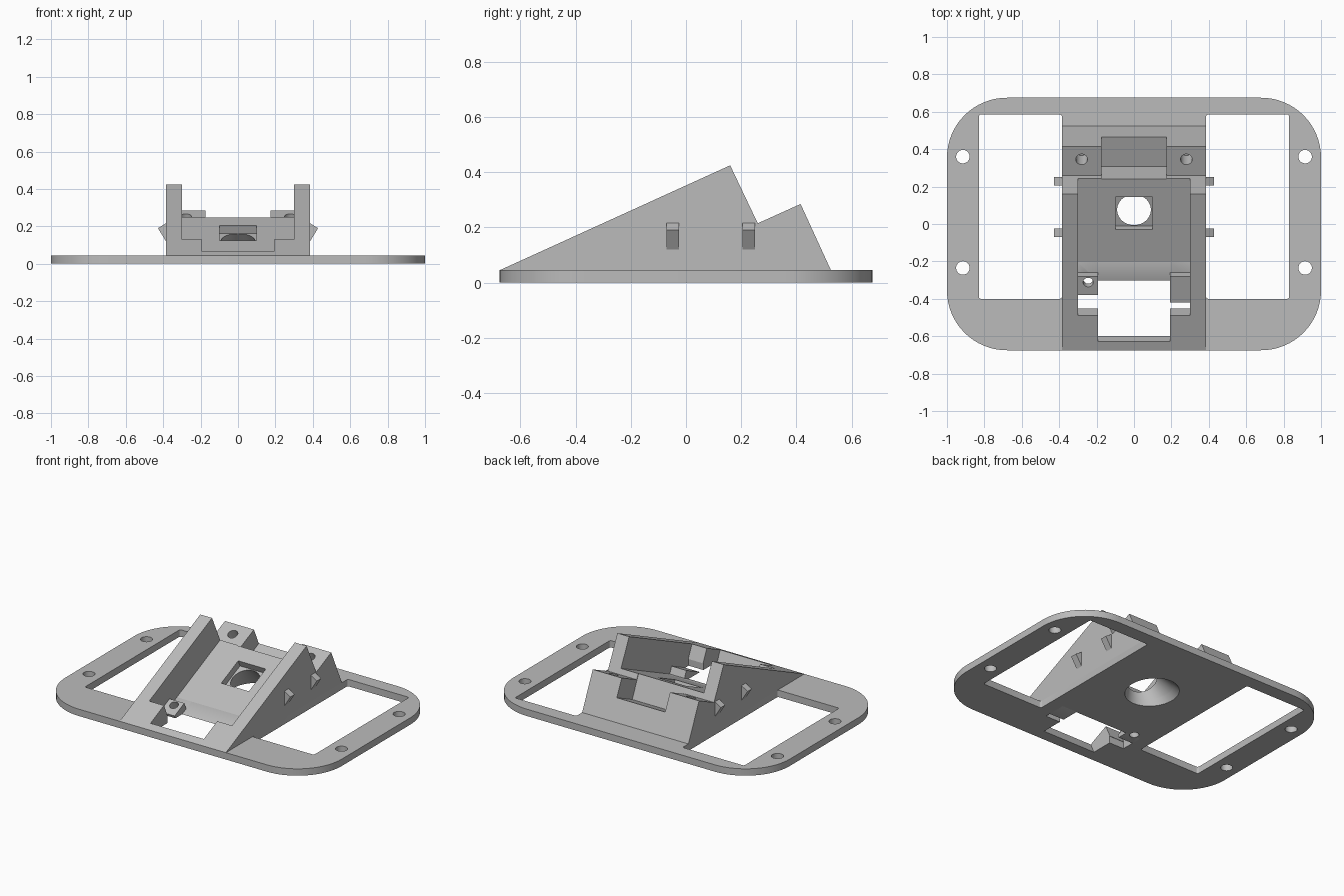
import bpy, bmesh, math
from mathutils import Matrix, Vector

if "Cube" in bpy.data.objects:
    bpy.data.objects.remove(bpy.data.objects["Cube"], do_unlink=True)

grey = bpy.data.materials.new("plain_grey")
grey.use_nodes = True
grey.diffuse_color = (0.5, 0.5, 0.5, 1)
grey.node_tree.nodes["Principled BSDF"].inputs["Base Color"].default_value = (0.5, 0.5, 0.5, 1)

TILT = math.atan2(0.38, 0.835)
SIN, COS = math.sin(TILT), math.cos(TILT)
FRONT, TOP = -0.675, 0.045          # front edge and upper face of the plate
HALF = 0.385                        # half width of the wedge


def tilted(s, h):
    """Point (y, z) at distance s up the slope and height h above it."""
    return (FRONT + s * COS - h * SIN, TOP + s * SIN + h * COS)


def make(name, bm):
    bmesh.ops.recalc_face_normals(bm, faces=bm.faces)
    mesh = bpy.data.meshes.new(name)
    bm.to_mesh(mesh)
    bm.free()
    mesh.materials.append(grey)
    obj = bpy.data.objects.new(name, mesh)
    bpy.context.collection.objects.link(obj)
    return obj


def extrude(name, points, vector):
    bm = bmesh.new()
    face = bm.faces.new([bm.verts.new(p) for p in points])
    new = bmesh.ops.extrude_face_region(bm, geom=[face])["geom"]
    verts = [v for v in new if isinstance(v, bmesh.types.BMVert)]
    bmesh.ops.translate(bm, verts=verts, vec=vector)
    return make(name, bm)


def prism(name, profile, x0, x1):
    return extrude(name, [(x0, y, z) for y, z in profile], (x1 - x0, 0, 0))


def tilted_box(name, s0, s1, h0, h1, half):
    profile = [tilted(s0, h0), tilted(s1, h0), tilted(s1, h1), tilted(s0, h1)]
    return prism(name, profile, -half, half)


def slab(name, x0, x1, y0, y1, z0, z1, r, steps):
    """Rounded rectangle extruded upward."""
    pts = []
    corners = [(x1 - r, y1 - r), (x0 + r, y1 - r), (x0 + r, y0 + r), (x1 - r, y0 + r)]
    for q, (cx, cy) in enumerate(corners):
        for i in range(steps + 1):
            a = (q + i / steps) * math.pi / 2
            pts.append((cx + r * math.cos(a), cy + r * math.sin(a), z0))
    return extrude(name, pts, (0, 0, z1 - z0))


def drill(name, place, r_low, r_high, depth, tilt=0.0):
    """Round cutter whose upper end sits at place."""
    bm = bmesh.new()
    matrix = (Matrix.Translation(place) @ Matrix.Rotation(tilt, 4, 'X')
              @ Matrix.Translation((0, 0, -depth / 2)))
    bmesh.ops.create_cone(bm, cap_ends=True, segments=48, radius1=r_low,
                          radius2=r_high, depth=depth, matrix=matrix)
    return make(name, bm)


def cut(obj, cutters):
    bpy.context.view_layer.objects.active = obj
    for c in cutters:
        mod = obj.modifiers.new("cut", 'BOOLEAN')
        mod.operation, mod.solver, mod.object = 'DIFFERENCE', 'EXACT', c
        bpy.ops.object.modifier_apply(modifier=mod.name)


# Main solids
plate = slab("base_plate", -1, 1, FRONT, -FRONT, 0, TOP, 0.32, 16)
wedge = prism("wedge_body", [(FRONT, TOP), (0.16, 0.425), (0.26, 0.215),
                             (0.415, 0.285), (0.525, TOP)], -HALF, HALF)

# Cutters shared by the plate and the wedge
shared = [
    tilted_box("channel_cutter", 0.203, 1.12, -0.195, 0.2, 0.3),
    tilted_box("slot_cutter", 0.05, 1.1, -0.195, 0.21, 0.193),
    tilted_box("pocket_cutter", 0.62, 0.812, -0.24, -0.1, 0.1),
    drill("flared_hole_cutter", (0, *tilted(0.716, -0.235)), 0.2, 0.088, 0.25, TILT),
]

# Wedge only: rear notch and two blind screw holes
wedge_only = [tilted_box("notch_cutter", 0.917, 1.4, -0.354, 0.1, 0.175)]
for side in (-1, 1):
    place = Vector((side * 0.28, *tilted(1.015, -0.2)))
    wedge_only.append(drill("blind_hole_cutter", place, 0.031, 0.031, 0.15, TILT))

# Plate only: side windows, screw holes and relief below the channel
plate_only = [slab("relief_cutter", -0.3, 0.3, -0.455, -0.4, -0.1, 0.1, 0.001, 1)]
for side in (-1, 1):
    x0, x1 = sorted((side * HALF, side * 0.83))
    plate_only.append(slab("window_cutter", x0, x1, -0.4, 0.585, -0.1, 0.2, 0.012, 4))
    for y in (-0.235, 0.36):
        plate_only.append(drill("screw_cutter", (side * 0.915, y, 0.1), 0.036, 0.036, 0.2))

cut(wedge, shared + wedge_only)
cut(plate, shared + plate_only)

# Support tabs at the lower end of the channel
foot = [(-0.3, 0), (-0.26, 0.02), (-0.28, 0.064)]
left_tab = prism("left_tab", foot + [(-0.42, 0)], 0.193, 0.3)
right_tab = prism("right_tab", foot + [(-0.38, 0.018), (-0.372, 0)], -0.3, -0.193)
tab_hole = drill("tab_hole_cutter", (-0.245, -0.335, 0.1), 0.027, 0.027, 0.3, TILT)
cut(right_tab, [tab_hole])
cut(plate, [tab_hole])

# Small hooks on the wedge sides
hooks = []
for side, label in ((1, "left"), (-1, "right")):
    for y, spot in ((-0.07, "front"), (0.205, "rear")):
        pts = [(side * x, y, z) for x, z in ((HALF, 0.12), (0.428, 0.19), (HALF, 0.217))]
        hooks.append(extrude(f"{label}_{spot}_hook", pts, (0, 0.045, 0)))

# Remove the cutters and shade the round parts smooth
for c in shared + wedge_only + plate_only + [tab_hole]:
    bpy.data.objects.remove(c, do_unlink=True)
bpy.ops.object.select_all(action='DESELECT')
for obj in [plate, wedge, left_tab, right_tab] + hooks:
    obj.select_set(True)
bpy.context.view_layer.objects.active = plate
bpy.ops.object.shade_smooth_by_angle(angle=math.radians(30))
